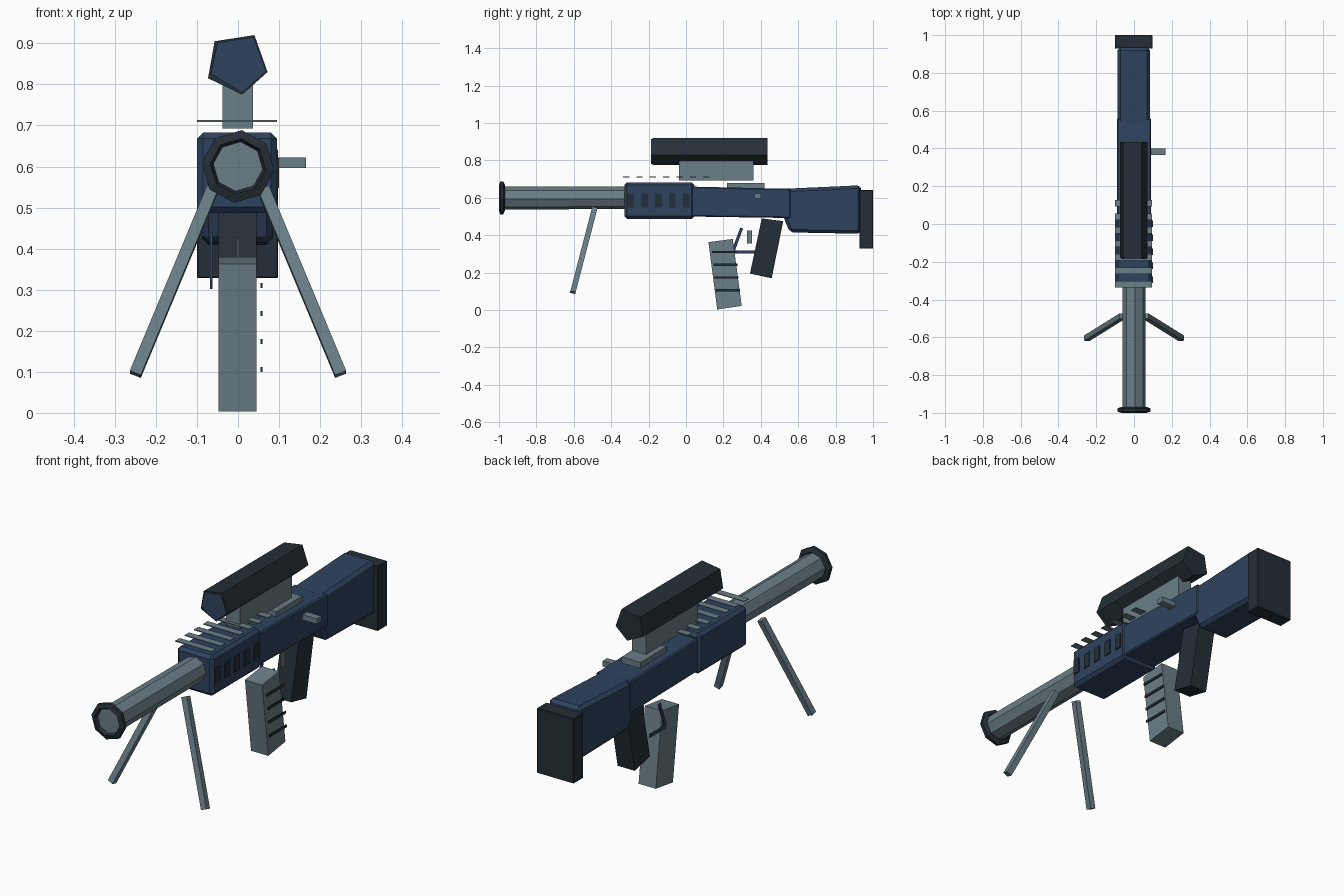
import bpy, bmesh, math
from mathutils import Vector

if "Cube" in bpy.data.objects:
    bpy.data.objects.remove(bpy.data.objects["Cube"])


def material(name, rgb):
    m = bpy.data.materials.new(name)
    lin = [((c / 255 + 0.055) / 1.055) ** 2.4 for c in rgb]
    m.diffuse_color = (*lin, 1)
    m.use_nodes = True
    m.node_tree.nodes["Principled BSDF"].inputs["Base Color"].default_value = m.diffuse_color
    return m


NAVY = material("navy", (46, 67, 95))
DARK = material("charcoal", (36, 47, 54))
GRAY = material("blue gray", (106, 126, 134))


def finish(name, bm, mat, bevel=0):
    bmesh.ops.recalc_face_normals(bm, faces=bm.faces)
    if bevel:
        bmesh.ops.bevel(bm, geom=bm.edges[:], offset=bevel, segments=1, affect='EDGES')
    me = bpy.data.meshes.new(name)
    bm.to_mesh(me)
    bm.free()
    me.materials.append(mat)
    ob = bpy.data.objects.new(name, me)
    bpy.context.collection.objects.link(ob)
    return ob


def loft(name, rings, mat, bevel=0, closed=False):
    """Skin equal-length rings of points, capping the ends unless closed."""
    bm = bmesh.new()
    vs = [[bm.verts.new(p) for p in r] for r in rings]
    n = len(vs[0])
    pairs = list(zip(vs, vs[1:])) + ([(vs[-1], vs[0])] if closed else [])
    for a, b in pairs:
        for i in range(n):
            j = (i + 1) % n
            bm.faces.new((a[i], a[j], b[j], b[i]))
    if not closed:
        bm.faces.new(vs[0])
        bm.faces.new(vs[-1])
    return finish(name, bm, mat, bevel)


def side_profile(name, yz, x0, x1, mat, bevel=0):
    """Extrude a side outline across x."""
    return loft(name, [[(x, y, z) for y, z in yz] for x in (x0, x1)], mat, bevel)


def box(name, x0, x1, y0, y1, z0, z1, mat, bevel=0):
    return side_profile(name, [(y0, z0), (y1, z0), (y1, z1), (y0, z1)], x0, x1, mat, bevel)


def ring(r, y, z=0.6, n=8, turn=6):
    ang = [math.radians(turn) + 2 * math.pi * i / n for i in range(n)]
    return [(r * math.sin(a), y, z + r * math.cos(a)) for a in ang]


# Barrel and muzzle collar
loft("barrel", [ring(0.062, -0.985), ring(0.061, -0.3)], GRAY)
loft("muzzle_collar", [ring(0.068, -1.0), ring(0.089, -0.993), ring(0.089, -0.977),
                       ring(0.068, -0.968), ring(0.060, -0.984)], DARK, closed=True)

# Main body
box("handguard", -0.1, 0.095, -0.33, 0.045, 0.487, 0.683, NAVY, 0.015)
side_profile("receiver", [(0.02, 0.5), (0.56, 0.492), (0.56, 0.648), (0.02, 0.66)],
             -0.09, 0.09, NAVY, 0.006)
side_profile("stock", [(0.52, 0.5), (0.555, 0.415), (0.935, 0.408), (0.935, 0.667), (0.52, 0.648)],
             -0.088, 0.085, NAVY, 0.016)
box("butt_pad", -0.1, 0.098, 0.928, 1.0, 0.328, 0.642, DARK, 0.003)

# Side vents on the handguard
for i in range(5):
    y = -0.295 + 0.074 * i
    box("vent", 0.094, 0.1, y - 0.018, y + 0.018, 0.548, 0.622, DARK)

# Floating rail slats
for i in range(7):
    y = -0.32 + 0.0715 * i
    box("rail_slat", -0.1, 0.095, y - 0.017, y + 0.017, 0.709, 0.713, GRAY)

# Scope, lens and mount
PENT = [(-0.073, 0.815), (-0.057, 0.905), (0.04, 0.92), (0.072, 0.83), (0.01, 0.775)]
LENS = [(-0.066, 0.826), (-0.05, 0.902), (0.038, 0.915), (0.069, 0.832), (0.01, 0.78)]
loft("scope_tube", [[(x, y, z) for x, z in PENT] for y in (-0.18, 0.435)], DARK)
loft("scope_lens", [[(x, y, z) for x, z in LENS] for y in (-0.186, -0.179)], NAVY)
box("scope_mount", -0.038, 0.036, -0.037, 0.36, 0.692, 0.80, GRAY)
box("top_plate", -0.05, 0.05, 0.22, 0.42, 0.65, 0.68, GRAY)

# Bolt handle
box("bolt_handle", 0.085, 0.166, 0.365, 0.4, 0.596, 0.622, GRAY)

# Magazine with ribs on its right side
side_profile("magazine", [(0.12, 0.363), (0.25, 0.38), (0.298, 0.022), (0.167, 0.003)],
             -0.047, 0.045, GRAY)
for i in range(4):
    y, z = 0.205 + 0.006 * i, 0.31 - 0.068 * i
    box("magazine_rib", 0.055, 0.06, y - 0.065, y + 0.065, z - 0.006, z + 0.006, DARK)

# Grip, trigger and trigger guard
side_profile("grip", [(0.405, 0.49), (0.52, 0.475), (0.458, 0.17), (0.342, 0.195)],
             -0.047, 0.045, DARK)
box("trigger", -0.003, 0.003, 0.325, 0.353, 0.357, 0.425, GRAY)
side_profile("trigger_guard", [(0.25, 0.302), (0.37, 0.302), (0.37, 0.318), (0.262, 0.318),
                               (0.305, 0.435), (0.29, 0.44), (0.245, 0.32)],
             -0.068, -0.062, NAVY)

# Bipod legs, mirrored across x
for s in (-1, 1):
    top, foot = Vector((s * 0.062, -0.488, 0.545)), Vector((s * 0.25, -0.605, 0.094))
    axis = (foot - top).normalized()
    u = Vector((1, 0, 0)) - axis * axis.x
    u.normalize()
    v = axis.cross(u)
    h = 0.0145
    corners = [u * h + v * h, u * h - v * h, -u * h - v * h, -u * h + v * h]
    loft("bipod_leg", [[p + c for c in corners] for p in (top, foot)], GRAY)
